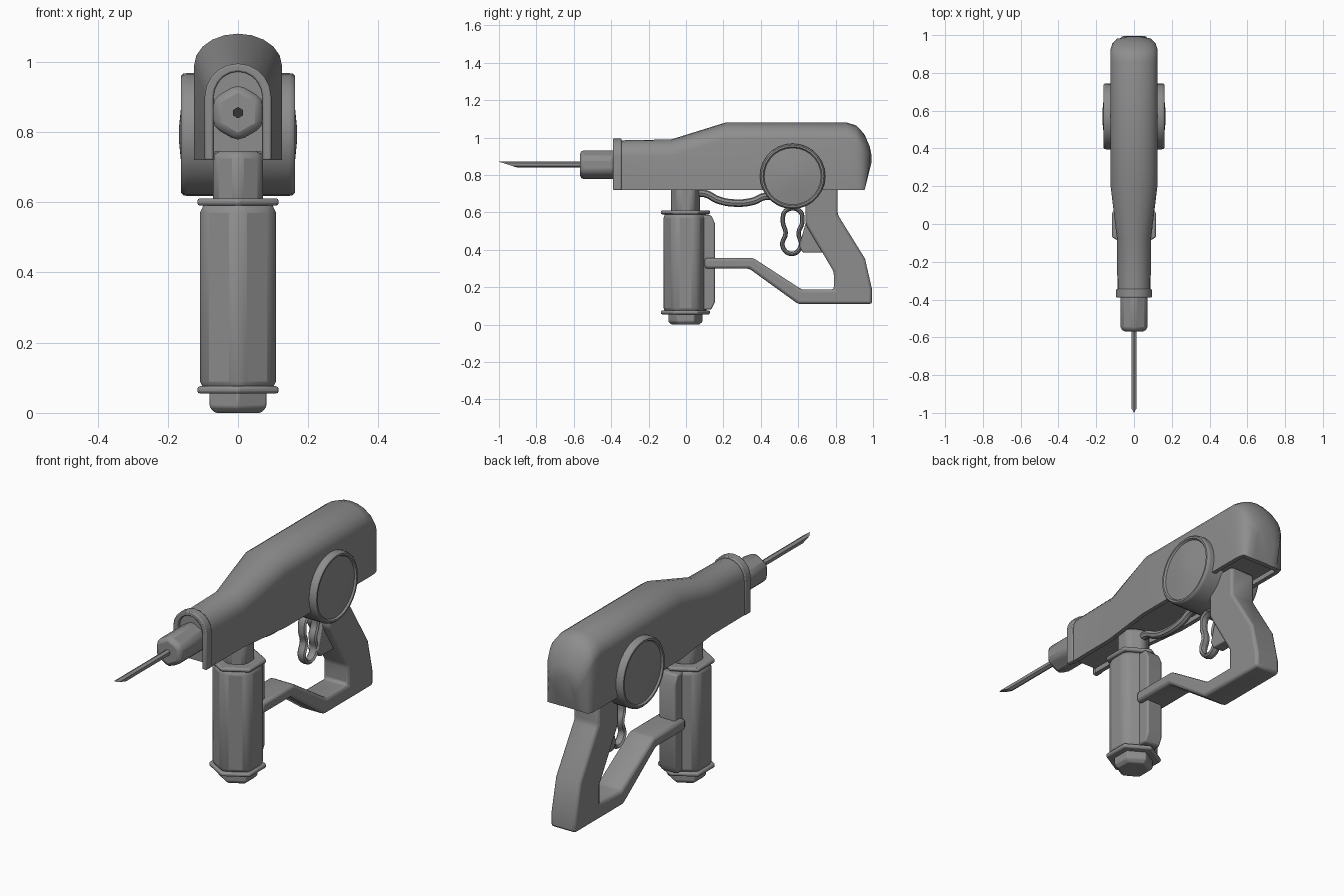
import bpy, bmesh, math
from mathutils import Vector

cube = bpy.data.objects.get("Cube")
if cube:
    bpy.data.objects.remove(cube, do_unlink=True)

grey = bpy.data.materials.new("mid_grey")
grey.use_nodes = True
grey.diffuse_color = (0.27, 0.27, 0.27, 1)
grey.node_tree.nodes["Principled BSDF"].inputs["Base Color"].default_value = (0.27, 0.27, 0.27, 1)


def finish(ob, angle=40):
    bpy.ops.object.select_all(action="DESELECT")
    ob.select_set(True)
    bpy.context.view_layer.objects.active = ob
    if ob.type == "CURVE":
        bpy.ops.object.convert(target="MESH")
    bpy.ops.object.shade_smooth_by_angle(angle=math.radians(angle))
    return ob


def loft(name, rings, bevel=0, segments=2, angle=40):
    """Skin a list of equal-length rings and cap both ends."""
    bm = bmesh.new()
    rows = [[bm.verts.new(p) for p in ring] for ring in rings]
    for a, b in zip(rows, rows[1:]):
        for i in range(len(a)):
            j = (i + 1) % len(a)
            bm.faces.new((a[i], a[j], b[j], b[i]))
    bm.faces.new(rows[0])
    bm.faces.new(rows[-1])
    bmesh.ops.recalc_face_normals(bm, faces=bm.faces)
    mesh = bpy.data.meshes.new(name)
    bm.to_mesh(mesh)
    bm.free()
    mesh.materials.append(grey)
    ob = bpy.data.objects.new(name, mesh)
    bpy.context.collection.objects.link(ob)
    if bevel:
        mod = ob.modifiers.new("bevel", "BEVEL")
        mod.width, mod.segments = bevel, segments
        mod.limit_method, mod.angle_limit = "ANGLE", math.radians(30)
    return finish(ob, angle)


def side_plate(name, outline, half_width, bevel):
    """Side profile in (y, z), extruded across x."""
    return loft(name, [[(x, y, z) for y, z in outline] for x in (-half_width, half_width)], bevel)


def turned(name, profile, axis, center, sides, bevel=0):
    """Stack of regular polygons (radius, position) along the y, x or z axis."""
    def point(r, t, a):
        u, v = r * math.sin(a), r * math.cos(a)
        p = {"x": (t, u, v), "y": (u, t, v), "z": (u, v, t)}[axis]
        return Vector(p) + Vector(center)
    return loft(name, [[point(r, t, math.tau * i / sides) for i in range(sides)]
                       for r, t in profile], bevel)


def tube(name, path, radius, cyclic=False, widen=1):
    curve = bpy.data.curves.new(name, "CURVE")
    curve.dimensions = "3D"
    curve.bevel_depth, curve.bevel_resolution, curve.resolution_u = radius, 2, 5
    curve.use_fill_caps = True
    spline = curve.splines.new("BEZIER")
    spline.bezier_points.add(len(path) - 1)
    spline.use_cyclic_u = cyclic
    for p, (y, z) in zip(spline.bezier_points, path):
        p.co = (0, y, z)
        p.handle_left_type = p.handle_right_type = "AUTO"
    curve.materials.append(grey)
    ob = bpy.data.objects.new(name, curve)
    bpy.context.collection.objects.link(ob)
    ob.scale.x = widen
    return finish(ob)


def arch(w, top, shoulder, steps=10):
    """Arch points from right foot to left foot in (x, z)."""
    curve = [(w * math.cos(math.pi * i / steps),
              top - shoulder + shoulder * math.sin(math.pi * i / steps)) for i in range(steps + 1)]
    return [(w, 0.72)] + curve + [(-w, 0.72)]


# Housing: arched sections with a shallow hollow underneath
stations = [(-0.37, 0.088, 0.985, 0.025), (-0.08, 0.09, 0.99, 0.025), (0.21, 0.125, 1.08, 0.025),
            (0.86, 0.125, 1.08, 0.025), (0.91, 0.125, 1.065, 0.025), (0.93, 0.123, 1.045, 0.001),
            (0.955, 0.115, 1.015, 0.001), (0.983, 0.088, 0.95, 0.001), (0.993, 0.055, 0.9, 0.001)]
rings = []
for y, w, top, hollow in stations:
    inner = w - 0.022
    section = arch(w, top, 0.09)
    section += [(-inner, 0.72), (-inner, 0.72 + hollow), (inner, 0.72 + hollow), (inner, 0.72)]
    rings.append([(x, min(y, 0.955 + 0.25 * (z - 0.72)), z) for x, z in section])
loft("housing", rings, angle=50)

# Arched collar at the front of the housing
band = arch(0.095, 0.995, 0.095) + arch(0.07, 0.972, 0.075)[::-1]
loft("front_collar", [[(x, y, z) for x, z in band] for y in (-0.39, -0.345)], 0.005)

# Barrel and pointed needle
turned("barrel", [(0.082, -0.568), (0.082, -0.3)], "y", (0, 0, 0.855), 6, 0.022)
needle = turned("needle", [(0.016, -1.0), (0.016, -0.5)], "y", (0, 0, 0.855), 6)
for v in needle.data.vertices:
    if v.co.y < -0.9:
        v.co.y = -0.9 - 0.1 * (v.co.z - 0.839) / 0.032

# Round side housing: rim with a shallow dome on each side
half = [(0.175, 0.145), (0.173, 0.156), (0.167, 0.162), (0.158, 0.162), (0.152, 0.153),
        (0.08, 0.162), (0.02, 0.168)]
turned("side_drum", [(r, -x) for r, x in half[::-1]] + half, "x", (0, 0.57, 0.793), 28)

# Front grip with its neck, flanges and end cap
GRIP = (0, -0.003, 0)
turned("grip_neck", [(0.082, 0.58), (0.082, 0.745)], "z", GRIP, 6, 0.02)
turned("front_grip", [(0.125, 0.06), (0.125, 0.6)], "z", GRIP, 6, 0.03)
for name, z in (("lower_flange", 0.055), ("upper_flange", 0.59)):
    turned(name, [(0.134, z), (0.134, z + 0.021)], "z", GRIP, 6, 0.008)
turned("grip_end_cap", [(0.075, 0), (0.093, 0.016), (0.093, 0.06)], "z", GRIP, 6, 0.005)
side_plate("grip_back_plate", [(0.08, 0.08), (0.135, 0.08), (0.155, 0.12), (0.155, 0.54),
                               (0.135, 0.585), (0.08, 0.585)], 0.045, 0.008)

# Rear handle continuing into the lower strut
side_plate("rear_handle", [(0.81, 0.74), (0.81, 0.59), (0.957, 0.353), (0.995, 0.187), (0.995, 0.11),
                           (0.6, 0.11), (0.337, 0.3), (0.1, 0.3), (0.1, 0.357), (0.358, 0.357),
                           (0.62, 0.187), (0.79, 0.187), (0.79, 0.283), (0.64, 0.535),
                           (0.64, 0.74)], 0.07, 0.014)

# Trigger loop and the web joining it to the handle
tube("trigger_loop", [(0.535, 0.61), (0.518, 0.55), (0.533, 0.49), (0.516, 0.42), (0.565, 0.378),
                      (0.614, 0.42), (0.602, 0.49), (0.622, 0.55), (0.605, 0.61)], 0.012, True, 2)
side_plate("trigger_web", [(0.65, 0.58), (0.605, 0.42), (0.625, 0.385), (0.74, 0.385),
                           (0.72, 0.5)], 0.03, 0.005)

# Hose slung under the housing
tube("hose", [(0.06, 0.705), (0.11, 0.698), (0.17, 0.667), (0.26, 0.65), (0.36, 0.66),
              (0.42, 0.685), (0.5, 0.68)], 0.02)
